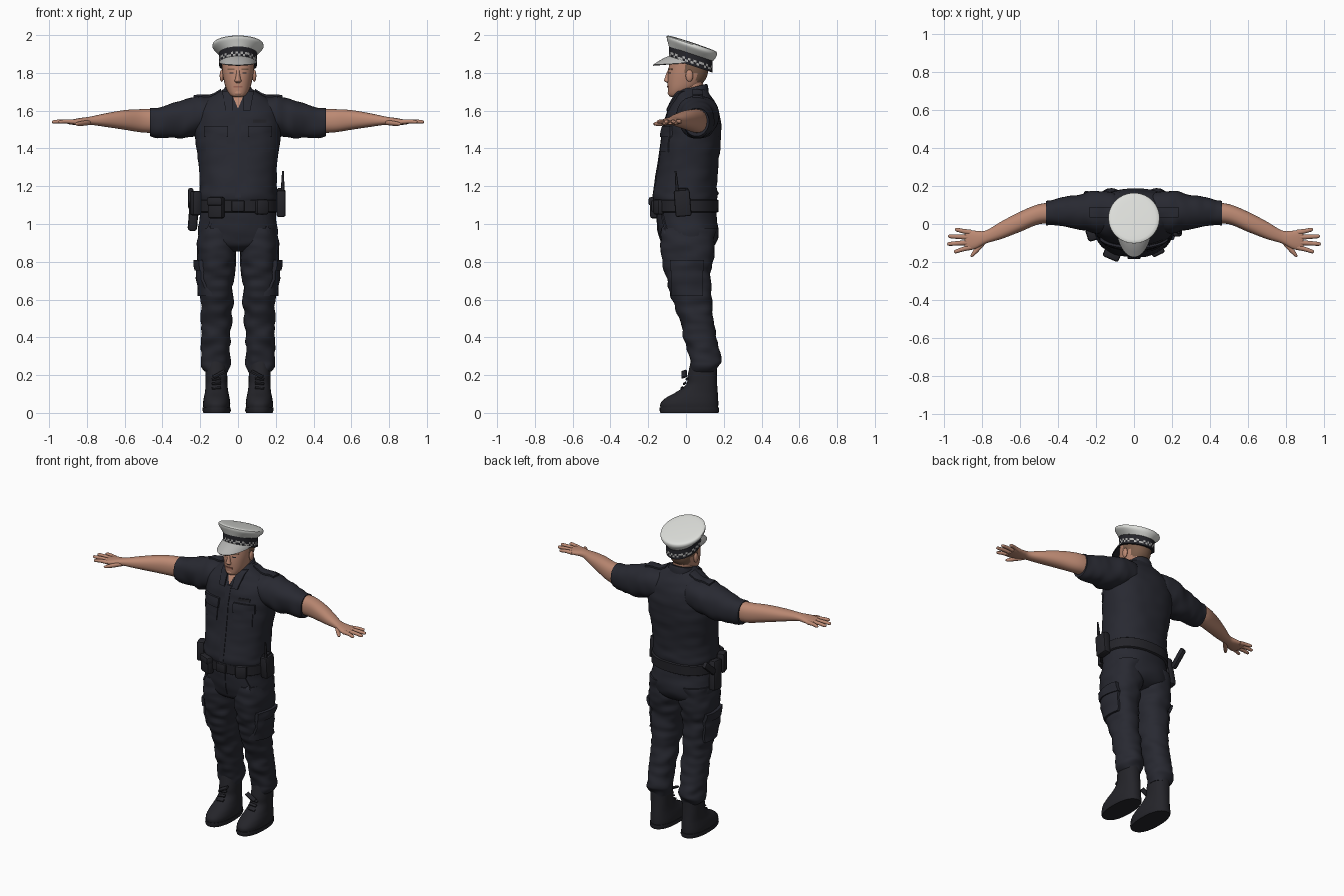
import bpy, bmesh, math
from mathutils import Vector, Matrix, noise
from mathutils.bvhtree import BVHTree

if "Cube" in bpy.data.objects:
    bpy.data.objects.remove(bpy.data.objects["Cube"])


def material(name, r, g, b):
    m = bpy.data.materials.new(name)
    m.use_nodes = True
    m.diffuse_color = (r, g, b, 1)
    shader = m.node_tree.nodes["Principled BSDF"]
    shader.inputs["Base Color"].default_value = (r, g, b, 1)
    shader.inputs["Roughness"].default_value = .8
    return m


navy = material("navy cloth", .021, .022, .031)
black = material("black leather", .018, .018, .023)
skin = material("skin", .5, .25, .17)
white = material("cap white", .72, .73, .7)
grey = material("visor grey", .45, .45, .44)
hair = material("short hair", .2, .11, .07)
lip = material("lips", .36, .14, .1)
surfaces = {}


def finish(name, bm, mats, mirror=False, rule=None, crease=.7):
    """Turn a bmesh into a smooth object with sharp creases kept."""
    bmesh.ops.recalc_face_normals(bm, faces=bm.faces)
    for f in bm.faces:
        f.smooth = True
        if rule:
            f.material_index = rule(f)
    for e in bm.edges:
        e.smooth = e.calc_face_angle(0) < crease
    surfaces[name] = BVHTree.FromBMesh(bm)
    mesh = bpy.data.meshes.new(name)
    bm.to_mesh(mesh)
    bm.free()
    for m in mats if isinstance(mats, list) else [mats]:
        mesh.materials.append(m)
    ob = bpy.data.objects.new(name, mesh)
    bpy.context.collection.objects.link(ob)
    if mirror:
        ob.modifiers.new("Mirror", "MIRROR").use_mirror_merge = False
    return ob


def spline(rows, steps):
    """Smooth interpolation between cross-section rows."""
    pts = [Vector(r) for r in rows]
    for i in range(len(pts) - 1):
        a, b, c, d = pts[max(i - 1, 0)], pts[i], pts[i + 1], pts[min(i + 2, len(pts) - 1)]
        for s in range(steps):
            t = s / steps
            yield b + (c - a) * (t / 2) + (a * 2 - b * 5 + c * 4 - d) * (t * t / 2) \
                + (b * 3 - a - c * 3 + d) * (t ** 3 / 2)
    yield pts[-1]


def loft(name, mats, rows, axis="z", seg=32, power=2.3, steps=5, fold=0, shear=0, **kw):
    """Skin rounded sections: position, two centre values, two radii."""
    bm = bmesh.new()
    rings = []
    for t, c1, c2, r1, r2 in spline(rows, steps):
        ring = []
        for k in range(seg):
            a = math.tau * k / seg
            ca, sa = math.cos(a), math.sin(a)
            u = math.copysign(abs(ca) ** (2 / power), ca)
            v = math.copysign(abs(sa) ** (2 / power), sa)
            n = fold * noise.noise(Vector((c1 + u * r1, c2 + v * r2, t * 2)) * 11)
            u, v = c1 + u * r1 + n * ca, c2 + v * r2 + n * sa
            p = (u, v, t + shear * (v - .03)) if axis == "z" else (t, u, v)
            ring.append(bm.verts.new(p))
        rings.append(ring)
    for lo, hi in zip(rings, rings[1:]):
        for k in range(seg):
            j = (k + 1) % seg
            bm.faces.new((lo[k], lo[j], hi[j], hi[k]))
    bm.faces.new(rings[0])
    bm.faces.new(rings[-1])
    return finish(name, bm, mats, **kw)


VIEWS = {"front": (lambda u, v: (u, -1, v), (0, 1, 0)),
         "side": (lambda u, v: (1, u, v), (-1, 0, 0)),
         "top": (lambda u, v: (u, v, 3), (0, 0, -1))}


def drape(name, mat, targets, view, us, vs, lift=.006, lean=0, taper=1, mirror=True, n=8):
    """Lay a thin panel onto finished parts; taper and lean act at the low edge."""
    place, d = VIEWS[view]
    d, bm, grid, last = Vector(d), bmesh.new(), [], 1
    mid = sum(us) / 2
    for j in range(n + 1):
        for i in range(n + 1):
            f = j / n
            u = us[0] + (us[1] - us[0]) * i / n
            u = mid + (u - mid) * (1 + (taper - 1) * (1 - f)) + lean * (1 - f)
            o = Vector(place(u, vs[0] + (vs[1] - vs[0]) * f))
            hits = [surfaces[t].ray_cast(o, d)[3] for t in targets]
            last = min([h for h in hits if h is not None], default=last)
            grid.append(bm.verts.new(o + d * (last - lift)))
    for j in range(n):
        for i in range(n):
            k = j * (n + 1) + i
            bm.faces.new((grid[k], grid[k + 1], grid[k + n + 2], grid[k + n + 1]))
    rim = [e for e in bm.edges if e.is_boundary]
    new = bmesh.ops.extrude_edge_only(bm, edges=rim)["geom"]
    for v in new:
        if isinstance(v, bmesh.types.BMVert):
            v.co += d * (lift * 1.6)
    return finish(name, bm, mat, mirror)


def box(name, mat, loc, size, rot=(0, 0, 0), bevel=.008, mirror=False):
    bm = bmesh.new()
    bmesh.ops.create_cube(bm, size=1)
    bmesh.ops.scale(bm, vec=size, verts=bm.verts)
    bmesh.ops.bevel(bm, geom=bm.edges[:], offset=bevel, segments=2, affect="EDGES", profile=.5)
    turn = Matrix.Rotation(rot[2], 4, "Z") @ Matrix.Rotation(rot[1], 4, "Y") @ Matrix.Rotation(rot[0], 4, "X")
    bm.transform(Matrix.Translation(loc) @ turn)
    return finish(name, bm, mat, mirror)


def ball(name, mat, loc, size, mirror=False):
    bm = bmesh.new()
    bmesh.ops.create_uvsphere(bm, u_segments=16, v_segments=10, radius=1)
    bm.transform(Matrix.Translation(loc) @ Matrix.Diagonal((*size, 1)))
    return finish(name, bm, mat, mirror)


# Shirt body and sleeves
loft("shirt", navy, [(1.09, 0, 0, .195, .155), (1.14, 0, -.005, .208, .17), (1.2, 0, -.002, .203, .165),
                     (1.3, 0, .01, .207, .16), (1.42, 0, .025, .222, .158), (1.52, 0, .034, .228, .152),
                     (1.6, 0, .038, .22, .134), (1.66, 0, .04, .165, .104), (1.7, 0, .038, .1, .08),
                     (1.72, 0, .038, .065, .068)], seg=56, fold=.006)
loft("sleeve", navy, [(.1, .06, 1.585, .1, .095), (.2, .065, 1.575, .112, .1), (.28, .065, 1.557, .095, .102),
                      (.36, .066, 1.545, .078, .088), (.44, .058, 1.537, .065, .077),
                      (.465, .056, 1.537, .062, .073)], axis="x", fold=.008, mirror=True)

# Bare arms and hands
loft("forearm", skin, [(.4, .06, 1.545, .055, .062), (.5, .052, 1.546, .053, .062), (.6, .012, 1.551, .053, .052),
                       (.7, -.033, 1.55, .046, .036), (.78, -.068, 1.547, .034, .022),
                       (.83, -.082, 1.543, .046, .019), (.87, -.085, 1.54, .053, .015),
                       (.895, -.086, 1.538, .046, .011)], axis="x", mirror=True)
for finger, root, tip, reach in (("little_finger", -.045, -.03, .945), ("ring_finger", -.07, -.065, .98),
                                 ("middle_finger", -.097, -.105, .985), ("index_finger", -.122, -.145, .95)):
    loft(finger, skin, [(.86, root, 1.54, .015, .013), ((.86 + reach) / 2, (root + tip) / 2, 1.543, .012, .011),
                        (reach - .01, tip, 1.541, .01, .009), (reach, tip, 1.541, .003, .003)],
         axis="x", seg=12, power=2, mirror=True)
loft("thumb", skin, [(.78, -.085, 1.538, .016, .013), (.82, -.125, 1.533, .02, .013), (.85, -.158, 1.53, .014, .01),
                     (.862, -.168, 1.53, .004, .003)], axis="x", seg=12, power=2, mirror=True)

# Trousers
loft("trouser_seat", navy, [(1.12, 0, 0, .195, .155), (1.03, 0, .005, .202, .157), (.95, 0, .015, .212, .157),
                            (.89, 0, .015, .19, .14), (.855, 0, .015, .1, .09)], seg=48, fold=.005)
loft("trouser_leg", navy, [(.98, .105, .013, .1, .143), (.88, .112, .012, .105, .142), (.78, .114, .012, .1, .13),
                           (.68, .113, .017, .09, .115), (.58, .113, .033, .084, .1), (.48, .113, .06, .08, .09),
                           (.38, .114, .08, .079, .085), (.29, .116, .1, .078, .084), (.25, .117, .099, .076, .077),
                           (.215, .117, .092, .06, .066)], fold=.013, steps=7, mirror=True)
leg = ["trouser_leg", "trouser_seat"]
drape("cargo_pocket", navy, leg, "side", (-.08, .09), (.62, .8), lift=.014)
drape("cargo_flap", navy, leg, "side", (-.085, .095), (.755, .81), lift=.021)
drape("fly", navy, ["trouser_seat"], "front", (-.015, .015), (.91, 1.06), lift=.004, mirror=False)
drape("hip_pocket_welt", navy, leg, "front", (.12, .135), (.95, 1.05), lean=.04)

# Boots
loft("boot", black, [(.02, .113, .018, .07, .152), (.05, .113, .018, .072, .153), (.08, .113, .032, .068, .138),
                     (.11, .113, .058, .062, .11), (.15, .114, .083, .058, .082), (.2, .115, .086, .058, .077),
                     (.28, .116, .095, .056, .068)], mirror=True)
loft("sole", black, [(0, .113, .018, .07, .154), (.012, .113, .018, .075, .158), (.028, .113, .018, .074, .157)],
     steps=1, mirror=True)
for k in range(5):
    box("lace", black, (.114, -.035 + .014 * k, .108 + .024 * k), (.05, .018, .009), (.5, .1, 0), .003, True)
box("lace_bow", black, (.1, -.01, .205), (.07, .03, .012), (.4, .5, 0), .004, True)

# Shirt details
drape("neck_opening", skin, ["shirt"], "front", (-.038, .038), (1.615, 1.7), .003, taper=.05, mirror=False)
drape("collar_flap", navy, ["shirt"], "front", (.03, .085), (1.6, 1.705), .012, lean=-.012, taper=.7)
drape("placket", navy, ["shirt"], "front", (-.016, .016), (1.14, 1.61), .004, mirror=False)
drape("chest_pocket", navy, ["shirt"], "front", (.06, .17), (1.38, 1.5), .005)
drape("pocket_flap", navy, ["shirt"], "front", (.052, .18), (1.46, 1.52), .012)
drape("name_tab", black, ["shirt"], "front", (.08, .15), (1.535, 1.552), .005, mirror=False)
drape("shoulder_strap", navy, ["shirt", "sleeve"], "top", (.09, .235), (.035, .09), .01)
loft("collar_stand", navy, [(1.67, 0, .036, .085, .084), (1.705, 0, .042, .076, .075), (1.722, 0, .045, .067, .066)],
     shear=.25, steps=2)

# Duty belt and gear
loft("belt", black, [(1.06, 0, 0, .206, .163), (1.065, 0, 0, .212, .171), (1.125, 0, 0, .212, .173),
                     (1.13, 0, 0, .206, .165)], seg=48, steps=1)
box("buckle", black, (0, -.175, 1.095), (.07, .02, .06))
box("front_pouch", black, (-.115, -.157, 1.085), (.085, .045, .11), (0, 0, -.4), .012)
box("front_pouch_flap", black, (-.117, -.162, 1.12), (.09, .05, .045), (0, 0, -.4), .012)
box("small_pouch", black, (.125, -.145, 1.09), (.07, .04, .08), (0, 0, .45), .012)
box("holster", black, (-.235, .03, 1.06), (.05, .085, .19), (.12, .08, 0), .016)
box("holster_front_pouch", black, (-.225, -.055, 1.11), (.05, .07, .13), (0, 0, .3), .014)
box("pistol_grip", black, (-.25, .115, 1.135), (.028, .13, .042), (.72, 0, 0), .009)
box("radio", black, (.228, -.018, 1.11), (.048, .085, .14), (.08, 0, 0), .01)
box("radio_clip", black, (.222, -.018, 1.175), (.03, .06, .03), bevel=.006)
loft("antenna", black, [(1.17, .236, -.045, .009, .009), (1.22, .237, -.05, .008, .008),
                        (1.28, .238, -.055, .005, .005)], seg=10, steps=2)

# Neck and head, with close-cropped hair at the sides and back


def hairline(f):
    c = f.calc_center_median()
    return int(c.z > 1.75 and c.y > .055 or c.z > 1.8 and c.y > -.01)


loft("neck", skin, [(1.62, 0, .035, .062, .06), (1.7, 0, .026, .06, .064), (1.78, 0, .028, .06, .064)])
loft("head", [skin, hair], [(1.672, 0, -.055, .024, .024), (1.683, 0, -.047, .042, .045),
                            (1.715, 0, -.022, .062, .074), (1.76, 0, .001, .075, .099),
                            (1.81, 0, .012, .083, .106), (1.87, 0, .018, .085, .102), (1.9, 0, .02, .075, .09)],
     rule=hairline, seg=40, power=2.2)
loft("nose", skin, [(1.747, 0, -.092, .012, .008), (1.757, 0, -.097, .018, .019), (1.77, 0, -.096, .014, .018),
                    (1.8, 0, -.092, .009, .011), (1.82, 0, -.086, .009, .006)], seg=14, power=2)
ball("ear", skin, (.086, .018, 1.785), (.011, .02, .032), True)
ball("chin", skin, (0, -.077, 1.694), (.028, .02, .018))
drape("mouth", lip, ["head"], "front", (-.025, .025), (1.722, 1.731), .004, mirror=False)
drape("eyebrow", hair, ["head"], "front", (.018, .055), (1.816, 1.823), .005)
drape("eye", black, ["head"], "front", (.024, .044), (1.797, 1.803), .002)

# Peaked cap: tilted band, crown and visor
TILT = -.33


def checks(f):
    c = f.calc_center_median()
    level = c.z - TILT * (c.y - .03)
    k = int((math.atan2(c.y - .025, c.x) + math.pi) * 48 / math.tau)
    return int(1.85 < level < 1.874 and k % 2 == int(level > 1.862))


loft("cap_band", [black, grey], [(z, 0, .025, .1, .116) for z in (1.838, 1.85, 1.862, 1.874, 1.92)],
     seg=48, power=2, steps=1, shear=TILT, rule=checks)
loft("cap_crown", white, [(1.9, 0, .026, .101, .117), (1.922, 0, .03, .123, .127), (1.936, 0, .031, .134, .132),
                          (1.946, 0, .031, .135, .133), (1.956, 0, .031, .128, .128), (1.96, 0, .031, .09, .09),
                          (1.962, 0, .031, .01, .01)], seg=56, power=2, steps=2, shear=TILT)
bm = bmesh.new()
rows = []
for k in range(25):
    a = math.radians(-80 + k * 160 / 24)
    s, c = math.sin(a), math.cos(a)
    y = .025 - .112 * c
    z = 1.852 + TILT * (y - .03)
    rows.append([bm.verts.new((.099 * s, y - .088 * c * f, z - .048 * c * f ** 1.3)) for f in (0, .33, .67, 1)])
for p, q in zip(rows, rows[1:]):
    for k in range(3):
        bm.faces.new((p[k], p[k + 1], q[k + 1], q[k]))
bmesh.ops.recalc_face_normals(bm, faces=bm.faces)
bmesh.ops.solidify(bm, geom=bm.faces[:], thickness=.006)
finish("cap_visor", bm, [grey, black], rule=lambda f: int(f.normal.z < .2))
